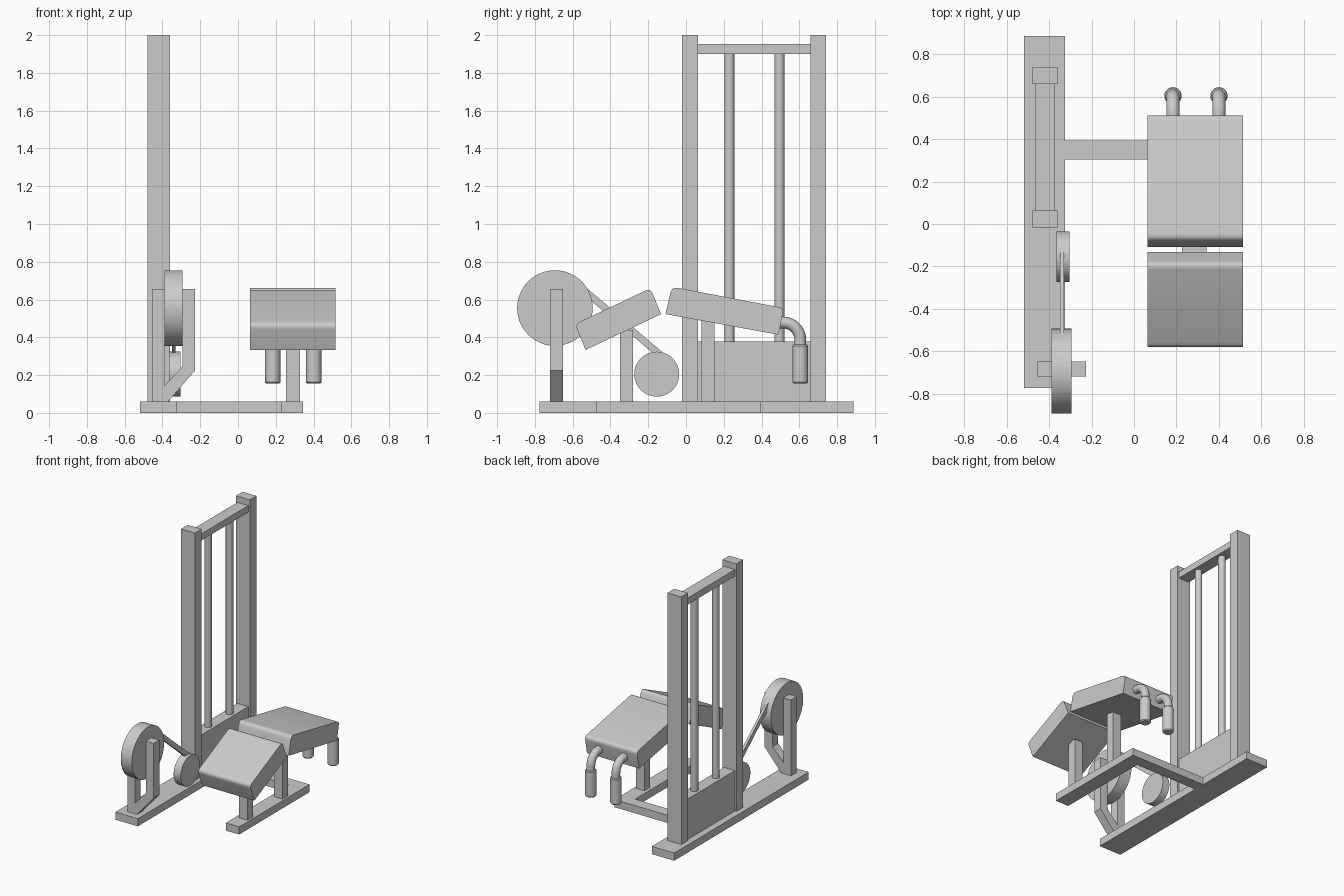
import bpy, bmesh, math
from mathutils import Vector

if "Cube" in bpy.data.objects:
    bpy.data.objects.remove(bpy.data.objects["Cube"])


def finish(name, bm, smooth=False):
    bmesh.ops.recalc_face_normals(bm, faces=bm.faces)
    me = bpy.data.meshes.new(name)
    bm.to_mesh(me)
    bm.free()
    ob = bpy.data.objects.new(name, me)
    bpy.context.collection.objects.link(ob)
    if smooth:
        bpy.ops.object.select_all(action='DESELECT')
        ob.select_set(True)
        bpy.context.view_layer.objects.active = ob
        bpy.ops.object.shade_smooth_by_angle(angle=math.radians(35))
    return ob


def prism(name, pts, a, b, axis, smooth=False):
    """Extrude a 2D outline from a to b along the given axis."""
    place = {'x': lambda p, t: (t, p[0], p[1]),
             'y': lambda p, t: (p[0], t, p[1]),
             'z': lambda p, t: (p[0], p[1], t)}[axis]
    bm = bmesh.new()
    lo = [bm.verts.new(place(p, a)) for p in pts]
    hi = [bm.verts.new(place(p, b)) for p in pts]
    bm.faces.new(lo)
    bm.faces.new(hi)
    for i in range(len(pts)):
        j = (i + 1) % len(pts)
        bm.faces.new((lo[i], lo[j], hi[j], hi[i]))
    return finish(name, bm, smooth)


def box(name, x, y, z):
    return prism(name, [(x[0], y[0]), (x[1], y[0]), (x[1], y[1]), (x[0], y[1])],
                 z[0], z[1], 'z')


def circle(cx, cy, r, n):
    return [(cx + r * math.cos(2 * math.pi * i / n),
             cy + r * math.sin(2 * math.pi * i / n)) for i in range(n)]


def rounded(corners):
    """Outline from (point, radius) corners, rounding with quadratic arcs."""
    out = []
    n = len(corners)
    for i, (p, r) in enumerate(corners):
        p = Vector(p)
        if r == 0:
            out.append(tuple(p))
            continue
        a = p + (Vector(corners[i - 1][0]) - p).normalized() * r
        b = p + (Vector(corners[(i + 1) % n][0]) - p).normalized() * r
        for k in range(6):
            t = k / 5
            out.append(tuple(a * (1 - t) ** 2 + p * 2 * t * (1 - t) + b * t * t))
    return out


def tube(name, path, n=24):
    """Sweep circles along (y, z, radius) points at x = 0, capped."""
    bm = bmesh.new()
    rings = []
    for i, (y, z, r) in enumerate(path):
        p, q = path[max(i - 1, 0)], path[min(i + 1, len(path) - 1)]
        d = Vector((0, q[0] - p[0], q[1] - p[1])).normalized()
        if z < 0.38:
            d = Vector((0, 0, -1))
        side = Vector((1, 0, 0)).cross(d)
        rings.append([bm.verts.new(Vector((0, y, z)) + r * (
            Vector((1, 0, 0)) * math.cos(2 * math.pi * k / n)
            + side * math.sin(2 * math.pi * k / n))) for k in range(n)])
    for a, b in zip(rings, rings[1:]):
        for k in range(n):
            m = (k + 1) % n
            bm.faces.new((a[k], a[m], b[m], b[k]))
    bm.faces.new(rings[0])
    bm.faces.new(rings[-1])
    return finish(name, bm, True)


# Base: long tower rail and L-shaped seat rail
box("tower_base", (-0.52, -0.325), (-0.775, 0.888), (0, 0.06))
prism("seat_base", [(-0.325, 0.305), (0.227, 0.305), (0.227, -0.475),
                    (0.343, -0.475), (0.343, 0.395), (-0.325, 0.395)], 0, 0.06, 'z')

# Weight tower
for label, y in (("front", (-0.02, 0.063)), ("rear", (0.66, 0.742))):
    box(label + "_upright", (-0.48, -0.36), y, (0.06, 2.0))
box("top_crossbar", (-0.468, -0.373), (0.063, 0.66), (1.90, 1.952))
box("weight_stack", (-0.468, -0.373), (0.063, 0.66), (0.06, 0.377))
for label, y in (("front", 0.23), ("rear", 0.495)):
    prism(label + "_guide_rod", circle(-0.42, y, 0.027, 24), 0.377, 1.90, 'z', True)

# Forked bracket, pulleys and cable
prism("pulley_bracket", [(-0.455, 0.06), (-0.37, 0.06), (-0.227, 0.225), (-0.227, 0.655),
                         (-0.295, 0.655), (-0.295, 0.245), (-0.388, 0.145),
                         (-0.388, 0.655), (-0.455, 0.655)], -0.72, -0.65, 'y')
prism("large_pulley", circle(-0.694, 0.555, 0.2, 64), -0.39, -0.295, 'x', True)
prism("small_pulley", circle(-0.155, 0.205, 0.119, 48), -0.366, -0.305, 'x', True)
prism("cable", [(-0.56, 0.69), (-0.125, 0.322), (-0.15, 0.295), (-0.585, 0.663)],
      -0.35, -0.33, 'x')

# Bench posts
box("front_seat_post", (0.253, 0.327), (-0.35, -0.28), (0.06, 0.44))
box("rear_seat_post", (0.253, 0.327), (0.083, 0.152), (0.06, 0.52))

# Cushions
prism("front_pad", rounded([((-0.532, 0.333), 0), ((-0.132, 0.523), 0),
                            ((-0.188, 0.660), 0.03), ((-0.588, 0.470), 0.03)]),
      0.063, 0.515, 'x', True)
prism("rear_pad", rounded([((-0.108, 0.523), 0), ((0.490, 0.414), 0),
                           ((0.518, 0.555), 0.03), ((-0.076, 0.668), 0.035)]),
      0.063, 0.515, 'x', True)

# Bent handles with thicker grips
bend = [(0.515 + 0.09 * math.sin(a), 0.388 + 0.09 * math.cos(a), 0.031)
        for a in (math.radians(9 * i) for i in range(11))]
path = [(0.44, 0.478, 0.031)] + bend + [
    (0.605, 0.362, 0.031), (0.605, 0.361, 0.036), (0.605, 0.354, 0.041),
    (0.605, 0.163, 0.041), (0.605, 0.155, 0.034)]
for label, x in (("left", 0.184), ("right", 0.401)):
    tube(label + "_handle", path).location.x = x
